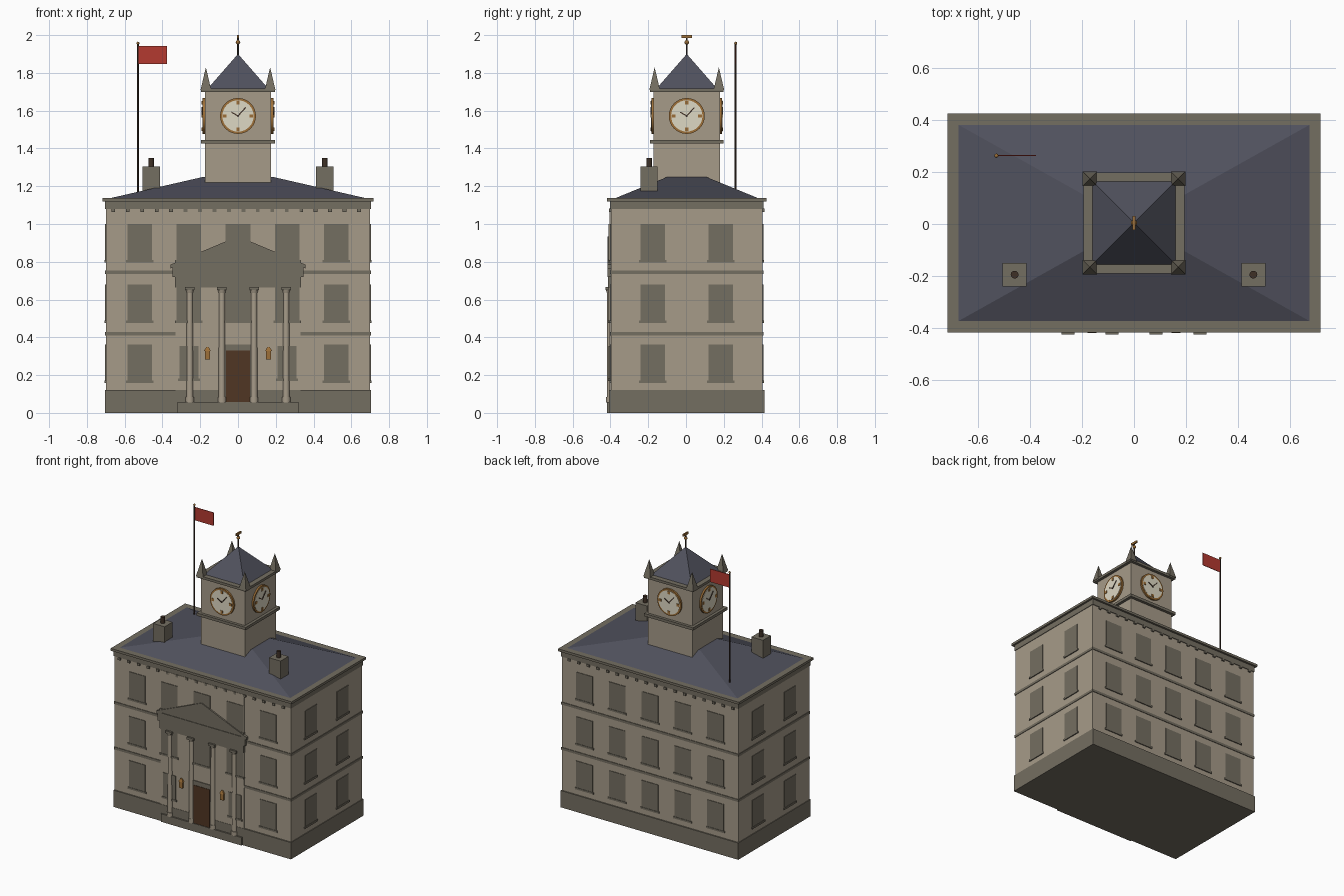
import bpy, bmesh, math
from mathutils import Matrix, Vector

if "Cube" in bpy.data.objects:
    bpy.data.objects.remove(bpy.data.objects["Cube"])


def srgb(r, g, b):
    f = lambda c: c / 12.92 if c <= 0.04045 else ((c + 0.055) / 1.055) ** 2.4
    return (f(r / 255), f(g / 255), f(b / 255), 1)


def mat(name, *rgb):
    m = bpy.data.materials.new(name)
    m.diffuse_color = srgb(*rgb)
    m.use_nodes = True
    m.node_tree.nodes["Principled BSDF"].inputs["Base Color"].default_value = m.diffuse_color
    return m


STONE = mat("pale_stone", 166, 155, 137)
TRIM = mat("grey_trim", 116, 110, 97)
SLATE = mat("slate", 80, 81, 93)
DOOR = mat("door_brown", 80, 54, 35)
GOLD = mat("old_gold", 158, 112, 56)
CREAM = mat("clock_cream", 222, 216, 196)
RED = mat("flag_red", 180, 58, 48)
DARK = mat("dark_metal", 62, 48, 38)
CY = 0.004  # building centre line in y


def finish(name, bm, material, smooth=False, matrix=None):
    bmesh.ops.recalc_face_normals(bm, faces=bm.faces[:])
    me = bpy.data.meshes.new(name)
    bm.to_mesh(me)
    bm.free()
    if matrix:
        me.transform(matrix)
    me.materials.append(material)
    ob = bpy.data.objects.new(name, me)
    bpy.context.collection.objects.link(ob)
    if smooth:
        bpy.ops.object.select_all(action='DESELECT')
        ob.select_set(True)
        bpy.context.view_layer.objects.active = ob
        bpy.ops.object.shade_smooth_by_angle(angle=math.radians(35))
    return ob


def box(name, x0, x1, y0, y1, z0, z1, material, matrix=None, top=1.0):
    """Box between limits; top scales the upper face (0 makes a pyramid)."""
    bm = bmesh.new()
    bmesh.ops.create_cube(bm, size=1)
    for v in bm.verts:
        s = top if v.co.z > 0 else 1
        v.co = ((x0 + x1) / 2 + v.co.x * s * (x1 - x0),
                (y0 + y1) / 2 + v.co.y * s * (y1 - y0),
                (z0 + z1) / 2 + v.co.z * (z1 - z0))
    if top == 0:
        bmesh.ops.remove_doubles(bm, verts=bm.verts[:], dist=1e-5)
    return finish(name, bm, material, False, matrix)


def slab(name, hx, hy, z0, z1, material, top=1.0):
    return box(name, -hx, hx, CY - hy, CY + hy, z0, z1, material, None, top)


def rod(name, x, y, z0, z1, r, material, r2=None, seg=16):
    bm = bmesh.new()
    bmesh.ops.create_cone(bm, cap_ends=True, segments=seg, radius1=r,
                          radius2=r if r2 is None else r2, depth=z1 - z0)
    return finish(name, bm, material, True, Matrix.Translation((x, y, (z0 + z1) / 2)))


def ball(name, x, y, z, r, material):
    bm = bmesh.new()
    bmesh.ops.create_uvsphere(bm, u_segments=12, v_segments=8, radius=r)
    return finish(name, bm, material, True, Matrix.Translation((x, y, z)))


def prism(name, pts, y0, y1, material):
    """Extrude an x-z outline along y."""
    bm = bmesh.new()
    face = bm.faces.new([bm.verts.new((x, y0, z)) for x, z in pts])
    ext = bmesh.ops.extrude_face_region(bm, geom=[face])["geom"]
    bmesh.ops.translate(bm, vec=(0, y1 - y0, 0),
                        verts=[g for g in ext if isinstance(g, bmesh.types.BMVert)])
    return finish(name, bm, material)


# Main block
slab("plinth", 0.705, 0.411, 0, 0.12, TRIM)
slab("walls", 0.70, 0.402, 0.12, 1.08, STONE)
for z in (0.42, 0.745):
    slab("string_course", 0.704, 0.406, z - 0.009, z + 0.009, TRIM)
slab("frieze", 0.704, 0.407, 1.08, 1.12, TRIM)
slab("cornice", 0.718, 0.421, 1.12, 1.137, TRIM)
slab("main_roof", 0.68, 0.38, 1.136, 1.248, SLATE, 0.28)
for i in range(18):
    x = -0.66 + 0.0765 * i
    for s in (-1, 1):
        y = CY + s * 0.404
        box("dentil", x - 0.01, x + 0.01, y - 0.008, y + 0.008, 1.064, 1.081, TRIM)

# Central bay
box("front_bay", -0.33, 0.33, -0.405, -0.38, 0.06, 1.08, STONE)


# Windows with sills, placed on any wall by rotation
def window(u, dist, z0, z1, w, angle):
    m = Matrix.Translation((0, CY, 0)) @ Matrix.Rotation(angle, 4, 'Z')
    box("window", u - w / 2, u + w / 2, -dist - 0.004, -dist + 0.01, z0, z1, TRIM, m)
    box("window_sill", u - w / 2 - 0.008, u + w / 2 + 0.008, -dist - 0.007, -dist + 0.01,
        z0 - 0.004, z0 + 0.009, TRIM, m)


for row, z in enumerate((0.163, 0.48, 0.80)):
    for col in range(-2, 3):
        window(col * 0.26, 0.402, z, z + 0.2, 0.13, math.pi)
        if abs(col) == 2:
            window(col * 0.26, 0.402, z, z + 0.2, 0.13, 0)
        elif row > 0:
            window(col * 0.26, 0.409, z, z + 0.2, 0.13, 0)
        elif col != 0:
            window(col * 0.26, 0.409, z + 0.01, z + 0.19, 0.10, 0)
    for u in (-0.18, 0.18):
        for a in (math.pi / 2, -math.pi / 2):
            window(u, 0.70, z, z + 0.2, 0.13, a)

# Entrance
box("entrance_step", -0.32, 0.32, -0.417, -0.38, 0, 0.057, TRIM)
box("door_surround", -0.07, 0.07, -0.410, -0.38, 0.057, 0.362, TRIM)
box("door", -0.064, 0.064, -0.413, -0.40, 0.057, 0.33, DOOR)
for s in (-1, 1):
    x = s * 0.162
    box("lantern", x - 0.013, x + 0.013, -0.417, -0.40, 0.283, 0.33, GOLD)
    box("lantern_cap", x - 0.018, x + 0.018, -0.419, -0.40, 0.328, 0.35, GOLD, None, 0.3)

# Portico columns and pediment
for x in (-0.255, -0.085, 0.085, 0.255):
    rod("column_shaft", x, -0.401, 0.08, 0.64, 0.0185, STONE, 0.0165, 20)
    rod("column_base", x, -0.401, 0.055, 0.085, 0.023, STONE, None, 20)
    rod("column_capital", x, -0.401, 0.635, 0.652, 0.018, STONE, 0.023, 20)
    box("column_abacus", x - 0.025, x + 0.025, -0.425, -0.38, 0.65, 0.667, TRIM)
box("entablature", -0.333, 0.333, -0.412, -0.38, 0.665, 0.74, TRIM)
box("entablature_cornice", -0.348, 0.348, -0.416, -0.38, 0.72, 0.78, TRIM)
prism("pediment", [(-0.335, 0.775), (0.335, 0.775), (0, 0.915)], -0.412, -0.38, TRIM)
for s in (-1, 1):
    prism("raking_cornice", [(s * 0.357, 0.765), (s * 0.357, 0.785), (0, 0.935), (0, 0.912)],
          -0.416, -0.38, TRIM)

# Clock tower
slab("tower_shaft", 0.175, 0.175, 1.16, 1.70, STONE)
slab("tower_band", 0.195, 0.195, 1.425, 1.445, TRIM)
slab("tower_cornice", 0.195, 0.195, 1.70, 1.718, TRIM)
slab("tower_roof", 0.16, 0.16, 1.717, 1.90, SLATE, 0)
for sx in (-1, 1):
    for sy in (-1, 1):
        x, y = sx * 0.17, CY + sy * 0.17
        box("pinnacle", x - 0.028, x + 0.028, y - 0.028, y + 0.028, 1.71, 1.83, TRIM, None, 0)

# Clocks on all four sides
ZC = 1.572
for k in range(4):
    turn = Matrix.Translation((0, CY, ZC)) @ Matrix.Rotation(k * math.pi / 2, 4, 'Z')
    for name, r, depth, material in (("clock_rim", 0.095, 0.187, GOLD),
                                     ("clock_face", 0.083, 0.189, CREAM)):
        bm = bmesh.new()
        bmesh.ops.create_cone(bm, cap_ends=True, segments=32, radius1=r, radius2=r,
                              depth=depth - 0.17)
        finish(name, bm, material, True, turn @ Matrix.Translation((0, -(depth + 0.17) / 2, 0))
               @ Matrix.Rotation(math.pi / 2, 4, 'X'))
    for q in range(4):
        spin = turn @ Matrix.Rotation(q * math.pi / 2, 4, 'Y')
        box("hour_mark", -0.009, 0.009, -0.192, -0.185, 0.06, 0.08, GOLD, spin)
    for name, length, deg in (("hour_hand", 0.04, -60), ("minute_hand", 0.06, 42)):
        spin = turn @ Matrix.Rotation(math.radians(deg), 4, 'Y')
        box(name, -0.003, 0.003, -0.193, -0.186, -0.005, length, DARK, spin)

# Finial and weather vane
rod("finial_rod", 0, CY, 1.88, 1.99, 0.005, DARK, None, 8)
ball("finial_ball", 0, CY, 1.962, 0.012, GOLD)
box("weather_vane", -0.005, 0.005, CY - 0.027, CY + 0.027, 1.984, 2.0, GOLD)

# Chimneys
for x in (-0.46, 0.46):
    box("chimney", x - 0.046, x + 0.046, -0.24, -0.15, 1.15, 1.305, TRIM)
    rod("chimney_pot", x, -0.195, 1.30, 1.35, 0.015, DARK)

# Flag
rod("flag_pole", -0.53, 0.263, 1.15, 1.952, 0.005, DARK, None, 8)
ball("flag_pole_ball", -0.53, 0.263, 1.957, 0.008, GOLD)
box("flag", -0.527, -0.377, 0.261, 0.265, 1.848, 1.942, RED)
